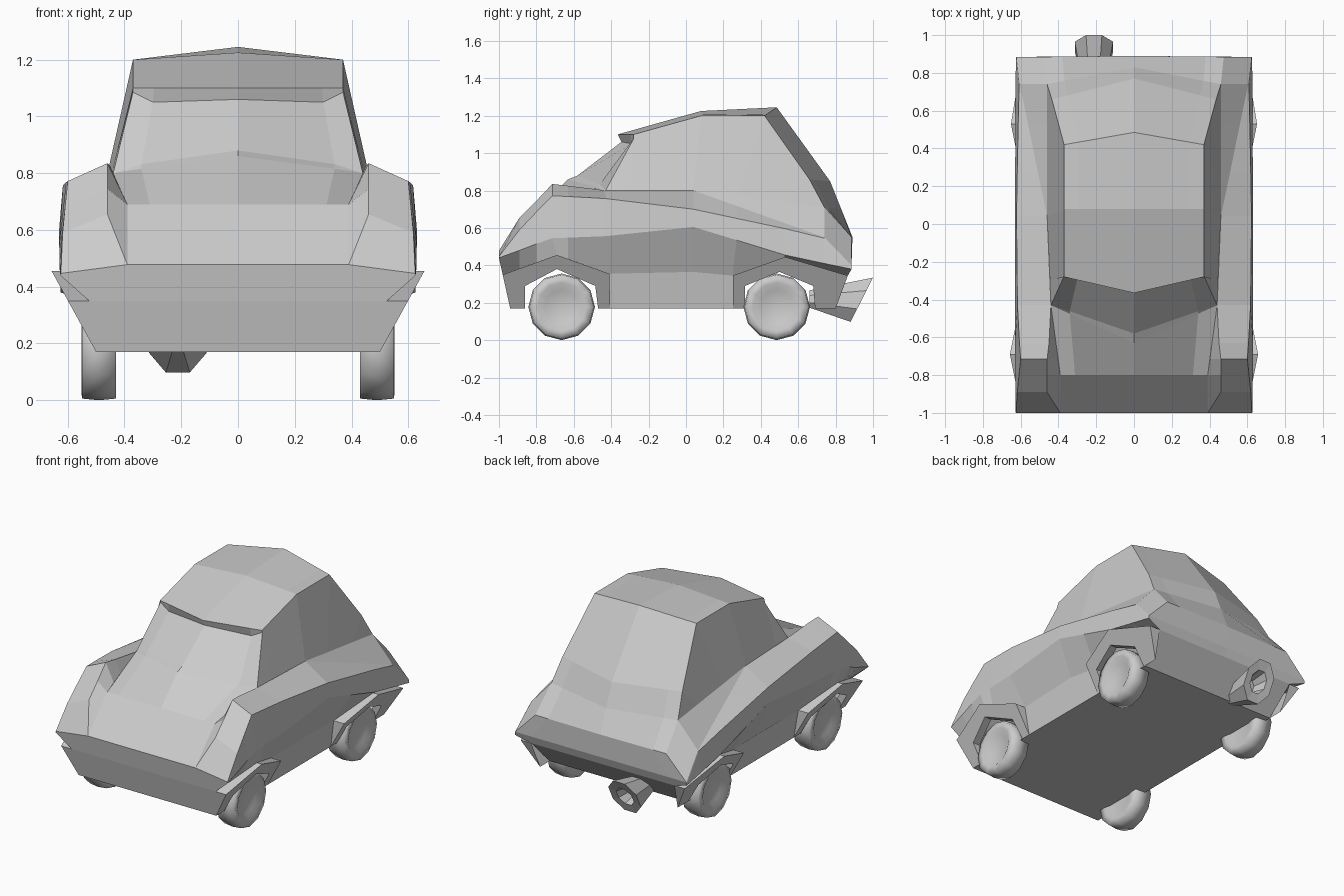
import bpy, bmesh, math
from mathutils import Vector

if "Cube" in bpy.data.objects:
    bpy.data.objects.remove(bpy.data.objects["Cube"])


def finish(name, bm, mirror=False):
    bmesh.ops.remove_doubles(bm, verts=bm.verts[:], dist=0.0015)
    if mirror:
        geom = bm.verts[:] + bm.edges[:] + bm.faces[:]
        bmesh.ops.mirror(bm, geom=geom, axis='X', merge_dist=0.0015)
        bmesh.ops.remove_doubles(bm, verts=bm.verts[:], dist=0.0015)
    bmesh.ops.recalc_face_normals(bm, faces=bm.faces[:])
    mesh = bpy.data.meshes.new(name)
    bm.to_mesh(mesh)
    bm.free()
    ob = bpy.data.objects.new(name, mesh)
    bpy.context.collection.objects.link(ob)
    return ob


def face(bm, pts):
    # skip repeated points, so sections may collapse to triangles
    clean = []
    for p in pts:
        p = Vector(p)
        if all((p - q).length > 0.001 for q in clean):
            clean.append(p)
    if len(clean) > 2:
        bm.faces.new([bm.verts.new(p) for p in clean])


def bridge(bm, rows, closed=False):
    for a, b in zip(rows, rows[1:]):
        n = len(a)
        for i in range(n if closed else n - 1):
            j = (i + 1) % n
            face(bm, [a[i], a[j], b[j], b[i]])


# Fenders: right half sections (y, waist xz, fender outer xz, fender inner xz, hood edge xz)
SECTIONS = [
    (-1.00, .626, .440, .624, .447, .39, .478, .39, .478),
    (-.89, .628, .480, .618, .590, .46, .655, .39, .595),
    (-.80, .629, .515, .609, .685, .46, .745, .39, .690),
    (-.715, .630, .545, .600, .772, .46, .835, .402, .716),
    (-.63, .630, .548, .606, .768, .45, .825, .413, .741),
    (-.43, .630, .556, .617, .757, .44, .800, .44, .800),
    (.04, .630, .605, .622, .700, .46, .800, .46, .800),
    (.27, .629, .535, .618, .651, .508, .718, .508, .718),
    (.53, .628, .455, .613, .596, .561, .625, .561, .625),
    (.74, .627, .410, .608, .545, .605, .55, .605, .55),
    (.885, .625, .380, .624, .390, .622, .40, .622, .40),
]
bm = bmesh.new()
rows = []
for y, *xz in SECTIONS:
    rows.append([(xz[k], y, xz[k + 1]) for k in range(0, 8, 2)])
bridge(bm, rows)
# Hood front between the fenders
bridge(bm, [[r[3], (0, r[3][1], r[3][2])] for r in rows[:3]])

# Wheel arches: outer and inner outlines in the side view (y, z)
ARCHES = [
    ([(-.94, .17), (-.98, .35), (-.69, .455), (-.41, .355), (-.405, .17)],
     [(-.86, .17), (-.86, .29), (-.69, .38), (-.485, .29), (-.47, .17)]),
    ([(.25, .17), (.25, .345), (.53, .445), (.865, .345), (.80, .17)],
     [(.315, .17), (.315, .29), (.50, .365), (.68, .29), (.69, .17)]),
]


def on_body(p):
    y, z = p
    return (.5 + .114 * (z - .17) + .8 * max(0, z - .345), y, z)


def on_flare(p, inset=0):
    return (.5 + .55 * (p[1] - .17) - inset, p[0], p[1])


for outer, inner in ARCHES:
    bridge(bm, [[on_body(p) for p in outer],
                [on_flare(p) for p in outer],
                [on_flare(p) for p in inner],
                [on_flare(p, .05) for p in inner]])

# Side skirt: undercut from the waist line to the arches, then down to the floor
(f0, nose, peak, f3, f4), (r0, r1, rear_peak, tail, r4) = ARCHES[0][0], ARCHES[1][0]
mid = (.04, .365)
under = [nose, (-.89, .383), (-.80, .415), peak, (-.63, .434), f3, mid, r1,
         rear_peak, (.74, .382), tail]
bridge(bm, [[r[0] for r in rows], [on_body(p) for p in under]])
face(bm, [on_body(p) for p in (f4, f3, mid, r1, r0)])

# Nose, tail underside and floor
n, t = on_body(nose), on_body(tail)
face(bm, [(0, -1, .478), rows[0][3], rows[0][2], rows[0][1], rows[0][0], n, (0, n[1], n[2])])
face(bm, [(0, n[1], n[2]), n, (.5, -.94, .17), (0, -.94, .17)])
face(bm, [(0, .885, .40), rows[-1][3], rows[-1][1], rows[-1][0], t, (0, t[1], t[2])])
face(bm, [(0, t[1], t[2]), t, (.5, .70, .17), (0, .70, .17)])
face(bm, [(0, -.94, .17), (.5, -.94, .17), (.5, .70, .17), (0, .70, .17)])
finish("body", bm, mirror=True)

# Hood and cabin: per row, centre yz, pillar xyz, base xyz
CABIN = [
    (-.80, .69, .39, -.80, .69, .39, -.80, .69),
    (-.63, .86, .44, -.43, .80, .44, -.43, .80),
    (-.58, .88, .44, -.43, .80, .44, -.43, .80),
    (-.345, 1.06, .37, -.275, 1.085, .445, -.30, .80),
    (-.365, 1.10, .37, -.28, 1.10, .445, -.30, .80),
    (.08, 1.225, .37, .08, 1.20, .46, .04, .80),
    (.485, 1.245, .37, .42, 1.20, .508, .27, .718),
    (.77, .85, .435, .66, .86, .561, .53, .625),
    (.83, .70, .46, .74, .71, .605, .74, .55),
    (.89, .55, .475, .885, .55, .622, .885, .40),
    (.885, .40, .622, .885, .40, .622, .885, .40),
]
GLASS_CORNERS = {1: (.34, -.475, .816), 2: (.34, -.462, .832), 3: (.30, -.29, 1.05)}
BELT = {6: (.46, .27, .77), 7: (.46, .53, .737)}  # crease where the side flares to the fender
bm = bmesh.new()
rows = []
for i, (cy, cz, ex, ey, ez, bx, by, bz) in enumerate(CABIN):
    c, e = Vector((0, cy, cz)), Vector((ex, ey, ez))
    belt = BELT.get(i, e if i > 7 else (bx, by, bz))
    rows.append([c, GLASS_CORNERS.get(i, c.lerp(e, .8)), e, belt, (bx, by, bz)])
bridge(bm, rows)
finish("cabin", bm, mirror=True)

# Wheels: lathed profile (x offset, radius) with dished hub
TYRE = [(-.05, .09), (-.06, .13), (-.06, .172), (0, .178), (.06, .172),
        (.062, .13), (.04, .09)]
for side, sx in (("right", 1), ("left", -1)):
    for end, wy in (("front", -.665), ("rear", .485)):
        bm = bmesh.new()
        rings = [[(sx * (.49 + dx), wy + r * math.cos(a), .178 + r * math.sin(a))
                  for a in (math.tau * k / 12 for k in range(12))] for dx, r in TYRE]
        bridge(bm, rings, closed=True)
        face(bm, rings[0])
        face(bm, rings[-1])
        wheel = finish(f"{end}_{side}_wheel", bm)
        for p in wheel.data.polygons:
            p.use_smooth = True

# Exhaust: flared octagonal pipe, tilted mouth, hollow end (y, z, x radius, tall radius, lean)
PIPE = [(.66, .22, .05, .05, 0), (.94, .216, .11, .128, .065),
        (.935, .216, .06, .068, .035), (.84, .22, .04, .045, .02)]
bm = bmesh.new()
pipe_rows = []
for y, z, rx, rz, lean in PIPE:
    pipe_rows.append([(-.212 + rx * math.cos(a), y + lean * math.sin(a), z + rz * math.sin(a))
                      for a in (math.tau * (k + .5) / 8 for k in range(8))])
bridge(bm, pipe_rows, closed=True)
face(bm, pipe_rows[0])
face(bm, pipe_rows[-1])
finish("exhaust_pipe", bm)
